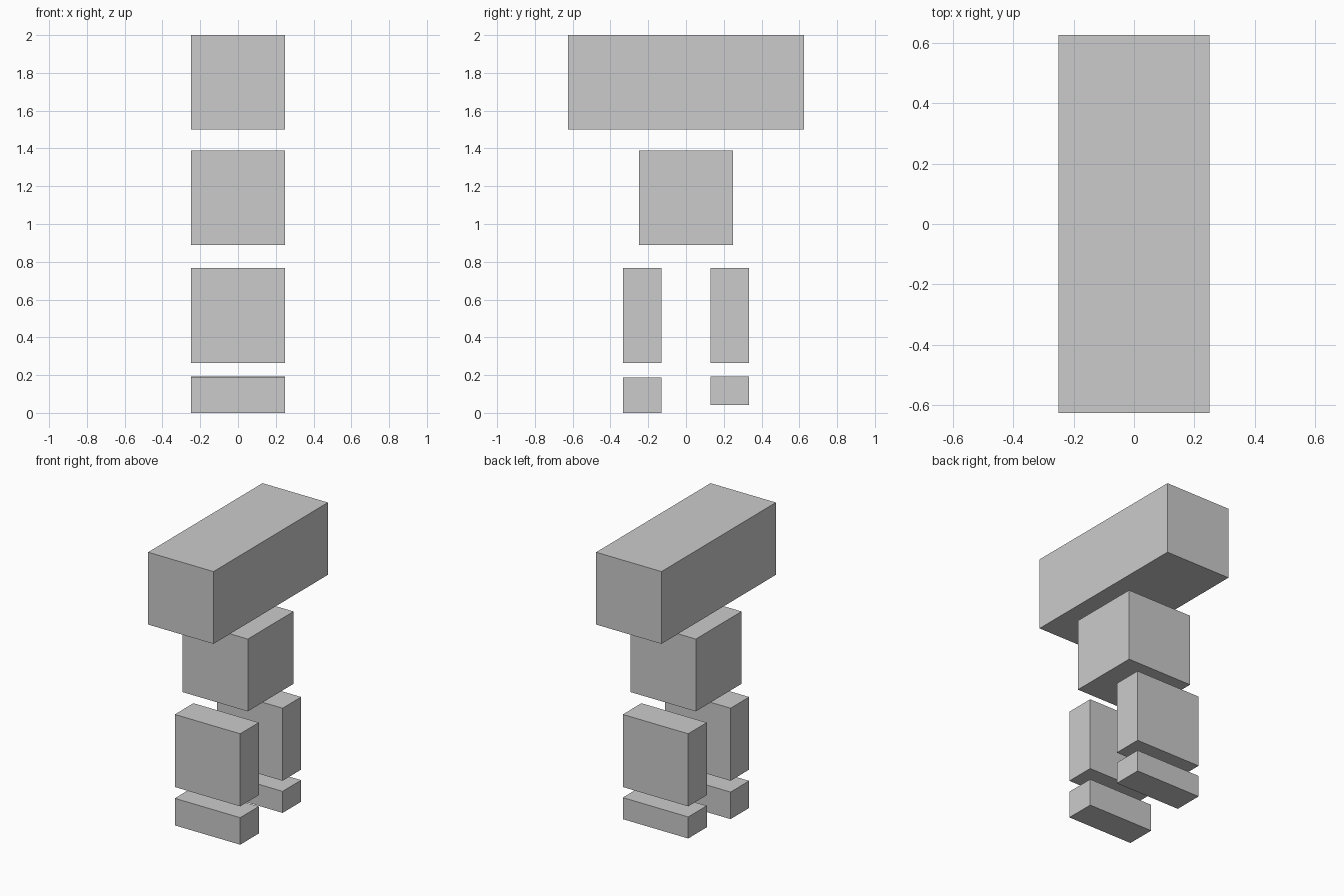
import bpy

if "Cube" in bpy.data.objects:
    bpy.data.objects.remove(bpy.data.objects["Cube"])


def box(name, y0, y1, z0, z1, width=0.5):
    """Flat-faced block centred on x = 0, given its y and z extents."""
    bpy.ops.mesh.primitive_cube_add(size=1, location=(0, (y0 + y1) / 2, (z0 + z1) / 2))
    obj = bpy.context.object
    obj.name = name
    obj.scale = (width, y1 - y0, z1 - z0)
    bpy.ops.object.transform_apply(location=False, rotation=False, scale=True)
    return obj


# Head and torso
box("head", -0.625, 0.625, 1.5, 2.0)
box("torso", -0.25, 0.25, 0.89, 1.39)

# Legs with feet; the two feet differ slightly in height
for side, sign, foot_bottom, foot_top in (("front", -1, 0.0, 0.187), ("back", 1, 0.043, 0.192)):
    y0, y1 = sorted((sign * 0.13, sign * 0.333))
    box(side + "_leg", y0, y1, 0.265, 0.767)
    box(side + "_foot", y0, y1, foot_bottom, foot_top)
